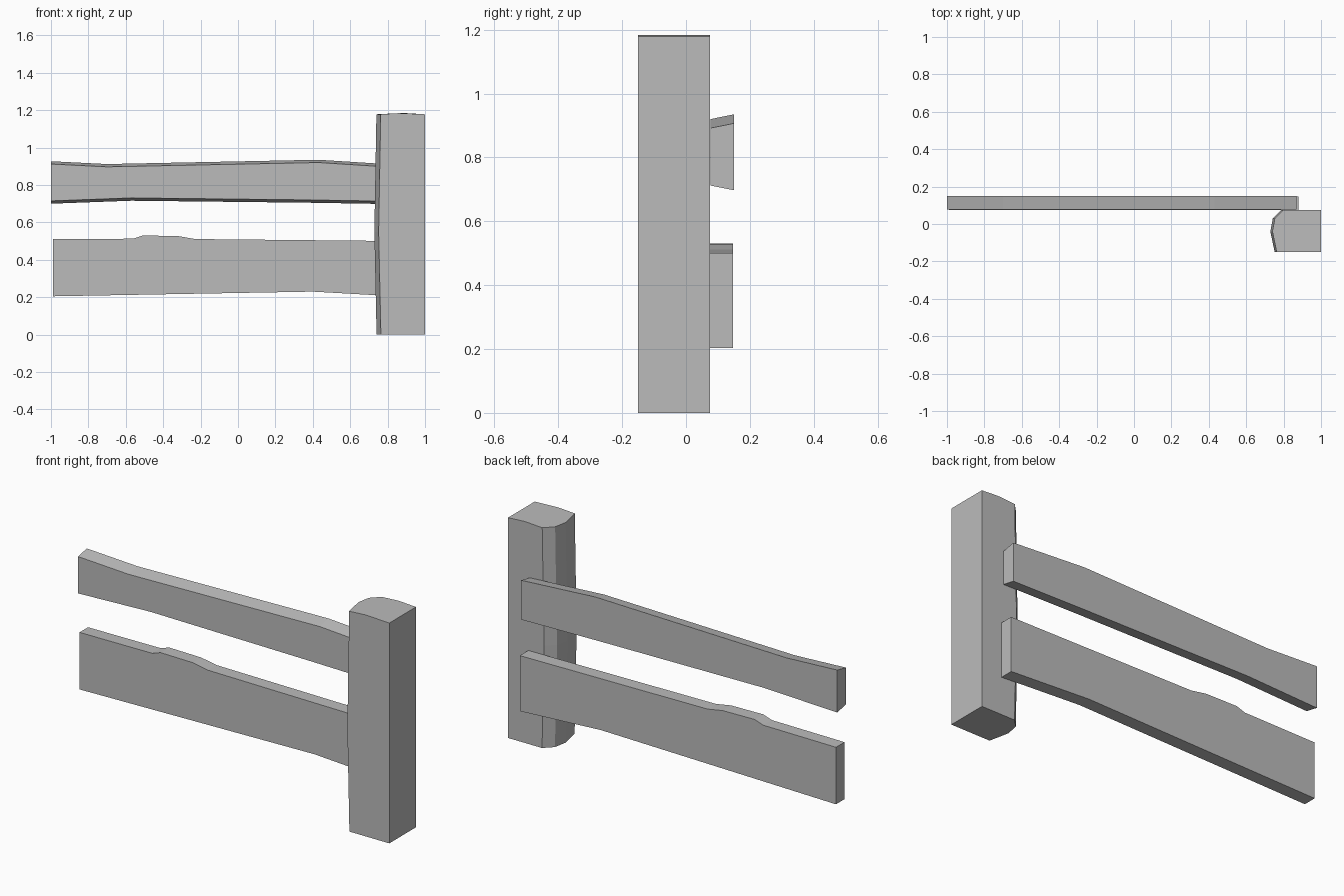
import bpy
import bmesh

cube = bpy.data.objects.get("Cube")
if cube:
    bpy.data.objects.remove(cube, do_unlink=True)

grey = bpy.data.materials.new("plain_grey")
grey.use_nodes = True
COLOUR = (0.5, 0.5, 0.5, 1)
grey.diffuse_color = COLOUR
grey.node_tree.nodes["Principled BSDF"].inputs["Base Color"].default_value = COLOUR


def loft(name, rings):
    """Join matching rings of points into a closed, flat-shaded solid."""
    bm = bmesh.new()
    loops = [[bm.verts.new(p) for p in ring] for ring in rings]
    count = len(loops[0])
    for low, high in zip(loops, loops[1:]):
        for i in range(count):
            j = (i + 1) % count
            bm.faces.new((low[i], low[j], high[j], high[i]))
    bm.faces.new(loops[0][::-1])
    bm.faces.new(loops[-1])
    bmesh.ops.recalc_face_normals(bm, faces=bm.faces)
    mesh = bpy.data.meshes.new(name)
    bm.to_mesh(mesh)
    bm.free()
    mesh.materials.append(grey)
    obj = bpy.data.objects.new(name, mesh)
    bpy.context.collection.objects.link(obj)
    return obj


def rail(name, bottom, top, y_front, y_back, flare=0.0):
    """Plank from its lower and upper edge lines; flare makes the back taller."""
    def ring(y, grow):
        return ([(x, y, z - grow) for x, z in bottom]
                + [(x, y, z + grow) for x, z in reversed(top)])
    return loft(name, [ring(y_front, 0), ring(y_back, flare)])


# Upper rail, wider at the back
rail("upper_rail",
     [(-1, 0.715), (-0.57, 0.731), (0.4, 0.72), (0.87, 0.712)],
     [(-1, 0.912), (-0.7, 0.897), (0.43, 0.92), (0.87, 0.892)],
     0.077, 0.151, 0.015)

# Lower rail, with a worn hump on its top edge
rail("lower_rail",
     [(-0.99, 0.205), (0.4, 0.23), (0.88, 0.203)],
     [(-0.99, 0.51), (-0.56, 0.513), (-0.51, 0.53), (-0.32, 0.527),
      (-0.23, 0.511), (0.88, 0.5)],
     0.075, 0.147)

# Post: square on the right, rounded and slightly bulging on the left
outline = [(1, -0.15), (1, 0.075), (0.9, 0.075), (0.795, 0.075),
           (0.75, 0.03), (0.737, -0.04), (0.76, -0.15), (0.86, -0.15)]
ROUNDED = (3, 4, 5, 6)
CROWN = (2, 7)


def post_ring(z, bulge, crown=0.0):
    return [(x - (bulge if i in ROUNDED else 0), y,
             z + (crown if i in CROWN else 0))
            for i, (x, y) in enumerate(outline)]


loft("post", [post_ring(0, -0.004), post_ring(0.55, 0.008),
              post_ring(1.178, -0.003, 0.006)])
